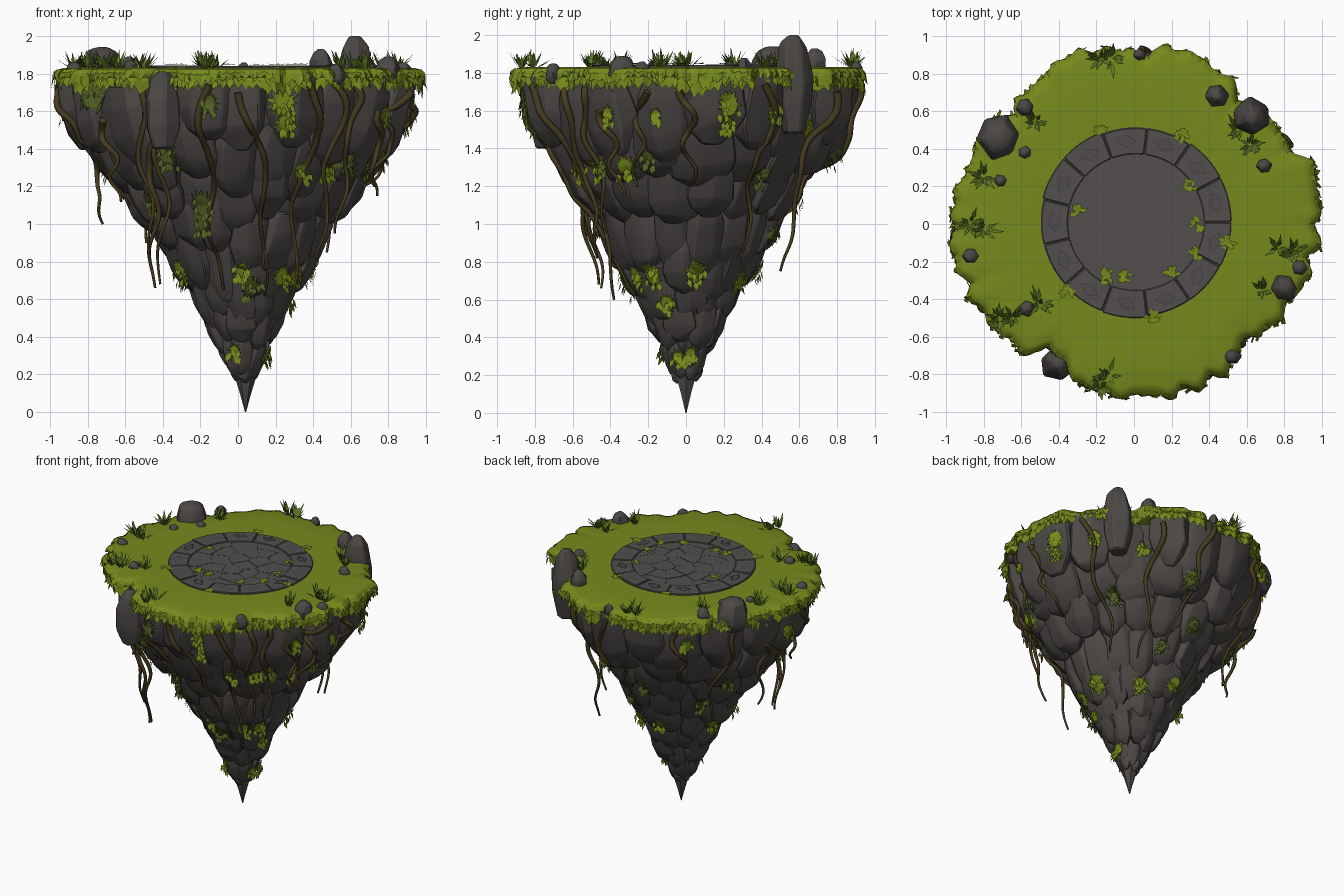
import bpy, bmesh, math, random
from math import sin, cos, pi, radians
from mathutils import Vector, Matrix
from mathutils.bvhtree import BVHTree

if "Cube" in bpy.data.objects:
    bpy.data.objects.remove(bpy.data.objects["Cube"])

random.seed(11)
U = random.uniform
UP = Vector((0, 0, 1))

def material(name, rgb):
    m = bpy.data.materials.new(name)
    m.diffuse_color = (*rgb, 1)
    m.use_nodes = True
    m.node_tree.nodes["Principled BSDF"].inputs["Base Color"].default_value = m.diffuse_color
    return m

GRASS = material("grass green", (0.18, 0.255, 0.012))
MOSS = material("dark moss", (0.085, 0.115, 0.018))
BLADE = material("blade green", (0.11, 0.185, 0.018))
ROCK = material("rock grey", (0.072, 0.064, 0.060))
SLAB = material("slab grey", (0.085, 0.078, 0.074))
CARVE = material("carved grey", (0.06, 0.055, 0.052))
VINE = material("vine brown", (0.062, 0.045, 0.014))

# Rim radius every 15 degrees, and cliff radius by height
RIM = [.97, .99, .91, .86, .92, .95, .90, .96, .92, .88, .92, .93,
       .97, .95, .93, .90, .79, .91, .90, .92, .91, .85, .92, .95]
CLIFF = [(0, 0), (.1, .035), (.2, .06), (.3, .11), (.4, .16), (.6, .25), (.8, .36),
         (1, .475), (1.2, .605), (1.4, .76), (1.6, .87), (1.85, .92)]

def rim(a):
    t = (a / (2 * pi) * 24) % 24
    i, f = int(t), t % 1
    f = f * f * (3 - 2 * f)
    return RIM[i % 24] * (1 - f) + RIM[(i + 1) % 24] * f

def edge(a):
    return rim(a) + .035 * abs(sin(a * 12 + sin(a * 5))) + .012 * sin(a * 41) - .02

def cliff(z):
    for (z0, r0), (z1, r1) in zip(CLIFF, CLIFF[1:]):
        if z <= z1:
            return r0 + (r1 - r0) * (z - z0) / (z1 - z0)
    return CLIFF[-1][1]

def axis(z):
    return Vector((.04 * max(0, 1 - z / 1.6), 0, z))

def polar(r, a, z=0):
    return Vector((r * cos(a), r * sin(a), z))

def finish(bm, name, mat, angle=None):
    me = bpy.data.meshes.new(name)
    bm.to_mesh(me)
    ob = bpy.data.objects.new(name, me)
    bpy.context.collection.objects.link(ob)
    me.materials.append(mat)
    if angle:
        bpy.context.view_layer.objects.active = ob
        ob.select_set(True)
        bpy.ops.object.shade_smooth_by_angle(angle=radians(angle))
        ob.select_set(False)

def strips(bm, rings):
    rows = [[bm.verts.new(p) for p in ring] for ring in rings]
    n = len(rows[0])
    for a, b in zip(rows, rows[1:]):
        for i in range(n):
            bm.faces.new((a[i], b[i], b[(i + 1) % n], a[(i + 1) % n]))
    return rows

def add_solid(bm, rings, matrix=Matrix(), bevel=0):
    """Loft a closed solid, move it in place, chamfer it and join it to bm."""
    part = bmesh.new()
    rows = strips(part, rings)
    part.faces.new(rows[0])
    part.faces.new(rows[-1][::-1])
    part.transform(matrix)
    bmesh.ops.recalc_face_normals(part, faces=part.faces[:])
    if bevel:
        bmesh.ops.bevel(part, geom=part.edges[:], offset=bevel, segments=1, affect='EDGES', clamp_overlap=True)
    me = bpy.data.meshes.new("part")
    part.to_mesh(me)
    part.free()
    bm.from_mesh(me)
    bpy.data.meshes.remove(me)

CHUNK = [(-.5, .3), (-.33, .8), (-.12, 1), (.25, .92), (.5, .6)]
BOULDER = [(-.5, .6), (-.2, 1), (.1, 1), (.36, .72), (.5, .3)]

def stone(bm, pos, size, turn=0, lean=0, sides=6, rough=.16, profile=CHUNK):
    off = U(0, 2 * pi)
    k = [U(1 - rough, 1 + rough) for _ in range(sides)]
    rings = [[polar(r * k[i] * U(.9, 1.08), off + 2 * pi * i / sides + U(-.1, .1), z + U(-.08, .08) * (abs(z) < .45))
              for i in range(sides)] for z, r in profile]
    m = (Matrix.Translation(pos) @ Matrix.Rotation(turn, 4, 'Z') @ Matrix.Rotation(lean, 4, 'Y')
         @ Matrix.Diagonal((*size, 1)))
    add_solid(bm, rings, m, min(size) * .09)

def leaf(bm, base, d, normal, length, width):
    d = d.normalized()
    s = d.cross(normal).normalized() * width / 2
    mid = base + d * length * .4
    bm.faces.new([bm.verts.new(p) for p in (base, mid - s, base + d * length, mid + s)])

# Cliff: inner core covered with rows of overlapping stones
bm = bmesh.new()
levels = [.03, .2, .4, .6, .8, 1, 1.2, 1.4, 1.6, 1.78]
add_solid(bm, [[axis(z) + polar(cliff(z) * .84, 2 * pi * i / 24) for i in range(24)] for z in levels])
for zc, h, n in [(1.6, .46, 19), (1.38, .4, 18), (1.17, .38, 17), (.97, .38, 15),
                 (.79, .36, 13), (.62, .32, 11), (.46, .28, 9), (.31, .2, 7)]:
    off = U(0, 1)
    for i in range(n):
        a = 2 * pi * (i + off + U(-.2, .2)) / n
        z = zc + U(-.07, .07) * h / .4
        r = cliff(z) * (1 + (rim(a) / .92 - 1) * min(1, z / 1.5)) * U(.97, 1.03)
        w = 2 * pi * r / n * U(.55, .75)
        lean = math.atan((cliff(z + .1) - cliff(z - .1)) / .2) * (.6 if zc > 1.5 else .75)
        depth = w * .62
        stone(bm, axis(z) + polar(r - depth * .72, a), (depth, w, h * U(.9, 1.2)), a, lean)
# Pointed tip
for dx, dy, z in [(-.045, 0, .25), (.045, .02, .26), (0, -.04, .24), (0, .045, .25)]:
    stone(bm, Vector((.04 + dx, dy, z)), (.045, .045, .17))
add_solid(bm, [[Vector((.04, 0, z)) + polar(r, i * pi / 3) for i in range(6)]
               for z, r in [(0, .003), (.1, .03), (.19, .058), (.3, .06)]])
for v in bm.verts:
    v.co.z = min(v.co.z, 1.79)
surface = BVHTree.FromBMesh(bm)
finish(bm, "cliff_rocks", ROCK, 24)

def on_cliff(a, z):
    c = axis(z)
    hit, nor, _, _ = surface.ray_cast(c + polar(2, a), polar(-1, a))
    return (hit, nor) if hit else (c + polar(cliff(z), a), polar(1, a))

# Grass top with a rounded, lobed rim
bm = bmesh.new()
N = 288
TURN = [2 * pi * i / N for i in range(N)]
add_solid(bm, [[polar(edge(a) * f - d, a, z) for a in TURN]
               for f, d, z in [(.6, 0, 1.76), (1, .05, 1.76), (1, .01, 1.78), (1, 0, 1.80),
                               (1, .012, 1.82), (1, .05, 1.83), (.75, 0, 1.832), (.3, 0, 1.83)]])
finish(bm, "grass_top", GRASS, 50)

# Ragged grass skirt draped over the rim, with loose leaves along it
bm = bmesh.new()
for layer, (z, drop) in enumerate([(1.822, .05), (1.79, .07)]):
    hang = [drop * (U(.5, .8) if i % 2 else U(.9, 1.3)) + max(0, sin(a * 9 + layer) + sin(a * 14 + 1)) * .02
            for i, a in enumerate(TURN)]
    strips(bm, [[polar(edge(a) - .012 - .008 * layer, a, z) for a in TURN],
                [polar(edge(a) + .008 - .01 * layer, a, z - .4 * h) for a, h in zip(TURN, hang)],
                [polar(edge(a) + .012 - .012 * layer + U(-.012, .012), a, z - h) for a, h in zip(TURN, hang)]])
for i in range(150):
    a = U(0, 2 * pi)
    d = polar(U(.1, .6), a, -1) + polar(U(-.7, .7), a + pi / 2)
    leaf(bm, polar(edge(a) + .006, a, U(1.76, 1.81)), d, polar(1, a), U(.04, .075), U(.025, .04))
finish(bm, "grass_fringe", GRASS)

# Moss patches on the cliff: angle, height, size
def moss(name, mat, spots):
    bm = bmesh.new()
    for deg, z, s in spots:
        n, rings = 26, []
        reach = [U(.7, .85) if i % 2 else U(1.0, 1.35) for i in range(n)]
        for f in (.02, .3, .6, .85, 1):
            ring = []
            for i, k in enumerate(reach):
                q = f * s * (k if f > .9 else .9)
                zz = z + q * 1.15 * sin(2 * pi * i / n)
                a = radians(deg) + q * .85 * cos(2 * pi * i / n) / max(.1, cliff(z))
                p, nor = on_cliff(a, zz)
                ring.append(p + polar(.016 if f < 1 else .01, a))
            rings.append(ring)
        strips(bm, rings)
        for _ in range(10):
            zz, a = z + U(-1, .6) * s, radians(deg) + U(-.8, .8) * s / max(.1, cliff(z))
            p, nor = on_cliff(a, zz)
            leaf(bm, p + polar(.02, a), polar(.25, a, -1) + polar(U(-.6, .6), a + pi / 2), polar(1, a), U(.04, .06), .03)
    finish(bm, name, mat)

moss("moss_patches", GRASS, [
    (-74, 1.64, .065), (-73, 1.53, .05), (-60, 1.28, .045), (-90, .75, .045), (-52, .72, .05), (-112, .32, .035),
    (-20, .29, .035), (14, 1.63, .065), (14, 1.53, .035), (-28, 1.58, .04), (-10, 1.58, .03), (-25, 1.3, .05),
    (-45, 1.28, .045), (-32, .73, .055), (-22, .58, .04), (8, .74, .055), (32, 1.6, .05), (55, 1.55, .05),
    (100, .75, .045), (60, .7, .05), (125, 1.6, .05), (175, 1.6, .045), (205, .75, .05), (160, .72, .04), (10, .31, .035)])
moss("dark_moss_patches", MOSS, [
    (-122, 1.37, .06), (-112, 1.1, .065), (-82, .66, .05), (-155, 1.68, .07), (-38, 1.32, .05), (80, 1.35, .05),
    (-114, 1.0, .05), (-100, 1.64, .05), (38, 1.25, .05), (95, 1.12, .05), (140, .95, .05), (215, 1.1, .06),
    (150, 1.2, .045), (190, 1.3, .05), (-15, 1.35, .04), (75, .95, .04)])

# Vines: top and bottom angle, top and bottom height, height where they hang free
for k, (a0, a1, z0, z1, free) in enumerate([
        (-130, -133, 1.74, .82, 1.36), (-120, -131, 1.74, .68, 1.3), (-126, -136, 1.5, .66, 1.3),
        (-100, -112, 1.74, .65, 0), (-88, -68, 1.7, .62, 0), (-62, -54, 1.74, .6, 1.1), (-50, -47, 1.74, .82, 1.32),
        (-42, -38, 1.74, .95, 1.36), (-15, -20, 1.7, 1.2, 1.45), (-152, -150, 1.55, 1.12, 1.42), (-30, -26, 1.6, 1.15, 1.45),
        (0, 2, 1.7, 1.2, 0), (28, 35, 1.74, .85, 1.2), (62, 55, 1.7, .75, 1.35), (85, 80, 1.74, .95, 0),
        (120, 125, 1.74, 1.2, 0), (150, 140, 1.74, .9, 1.2), (185, 190, 1.74, 1.1, 0), (165, 170, 1.55, 1.0, 1.35)]):
    cu = bpy.data.curves.new("vine", 'CURVE')
    cu.dimensions = '3D'
    cu.bevel_depth, cu.bevel_resolution, cu.use_fill_caps = .019, 1, True
    sp = cu.splines.new('NURBS')
    sp.points.add(17)
    for i in range(18):
        t = i / 17
        z = z0 + (z1 - z0) * t
        a = radians(a0 + (a1 - a0) * t + 2.6 * sin(t * 11 + k))
        p = on_cliff(a, max(z, free))[0] + polar(.012 - .16 * max(0, free - z) + .012 * sin(t * 17 + k), a)
        sp.points[i].co = (p.x, p.y, z, 1)
        sp.points[i].radius = 1.1 - .75 * t
    sp.use_endpoint_u, sp.order_u, sp.resolution_u = True, 4, 3
    cu.materials.append(VINE)
    bpy.context.collection.objects.link(bpy.data.objects.new("hanging_vine", cu))

# Boulders on top: x, y, radius, bottom, top
bm = bmesh.new()
for x, y, r, zb, zt in [
        (-.72, .46, .125, 1.7, 1.94), (.62, .57, .115, 1.48, 2.0), (.44, .68, .065, 1.76, 1.93),
        (-.58, .62, .05, 1.78, 1.89), (-.58, .38, .035, 1.8, 1.86), (-.71, .23, .035, 1.8, 1.86),
        (.69, .31, .04, 1.8, 1.88), (.8, -.34, .075, 1.74, 1.89), (-.4, -.74, .1, 1.4, 1.81),
        (-.57, -.45, .045, 1.8, 1.87), (.52, -.7, .05, 1.74, 1.85), (-.87, -.17, .045, 1.78, 1.86),
        (.88, -.23, .045, 1.78, 1.86), (.03, .9, .035, 1.78, 1.86)]:
    stone(bm, Vector((x, y, (zb + zt) / 2)), (r, r * .95, zt - zb), U(0, 6), 0, 6, .06, BOULDER)
finish(bm, "top_boulders", ROCK, 24)

# Grass tufts
bm = bmesh.new()
for x, y in [(-.87, 0), (-.8, -.03), (-.8, .25), (-.53, .54), (-.18, .88), (-.12, .88), (.62, .42), (.85, -.15),
             (.77, -.13), (.68, -.35), (-.18, -.87), (-.14, -.81), (-.72, -.5), (-.64, -.5), (-.5, -.43), (.55, .5)]:
    for i in range(16):
        a = U(0, 2 * pi)
        d = polar(1, a, U(.4, 2.6))
        leaf(bm, Vector((x, y, 1.825)) + polar(U(0, .02), a), d, UP, U(.06, .12), .022)
finish(bm, "grass_tufts", BLADE)

# Paved circle: carved outer ring around irregular flagstones
C = Matrix.Translation((.01, .01, 0))
bm, carved = bmesh.new(), bmesh.new()
add_solid(bm, [[polar(.505, 2 * pi * i / 48, z) for i in range(48)] for z in (1.8, 1.834)], C)
for i in range(13):
    a0, a1 = (2 * pi * (i + o) / 13 for o in (.012, .988))
    arc = [a0 + (a1 - a0) * j / 5 for j in range(6)]
    r1 = .508 + U(-.008, .008)
    path = [(r1, a) for a in arc] + [(.362, a) for a in arc[::-1]]
    add_solid(bm, [[polar(r, a, z) for r, a in path] for z in (1.8, 1.842 + U(-.002, .003))], C, .004)
    for s in (.036, .018):  # carved almond outlines
        m = C @ Matrix.Translation(polar(.435, (a0 + a1) / 2, 1.8465)) @ Matrix.Rotation((a0 + a1) / 2 + U(-.4, .4), 4, 'Z')
        strips(carved, [[m @ Vector((q * cos(j * pi / 4) * (.75 if j % 2 else 1), 1.6 * q * sin(j * pi / 4) * (.75 if j % 2 else 1), 0))
                         for j in range(8)] for q in (s * .8, s)])
seeds = [polar(.36 * math.sqrt((i + .5) / 24), i * 2.4 + U(-.3, .3)) for i in range(24)]
for s in seeds:
    cell = bmesh.new()
    cell.faces.new([cell.verts.new(polar(.36, 2 * pi * j / 40)) for j in range(40)])
    for o in seeds:
        if o is not s:
            bmesh.ops.bisect_plane(cell, geom=cell.verts[:] + cell.edges[:] + cell.faces[:], plane_co=(s + o) / 2 + (s - o).normalized() * .0012,
                                   plane_no=o - s, clear_outer=True)
    for f in cell.faces:
        h = 1.836 + U(0, .002)
        add_solid(bm, [[Vector((v.co.x, v.co.y, z)) for v in f.verts] for z in (1.82, h)], C)
finish(bm, "paved_circle", SLAB, 30)
finish(carved, "carved_marks", CARVE)

# Small moss sprigs on the paving
bm = bmesh.new()
for x, y in [(-.3, .07), (-.15, -.28), (-.05, -.28), (.2, -.25), (.33, 0), (.32, -.15), (.3, .2), (-.18, .5),
             (.26, .47), (.5, -.1), (.1, -.5), (-.35, -.36)]:
    for _ in range(16):
        a = U(0, 2 * pi)
        leaf(bm, Vector((x + U(-.02, .02), y + U(-.02, .02), 1.847)), polar(1, a, U(0, .2)), UP, U(.02, .045), .026)
finish(bm, "paving_moss", GRASS)
